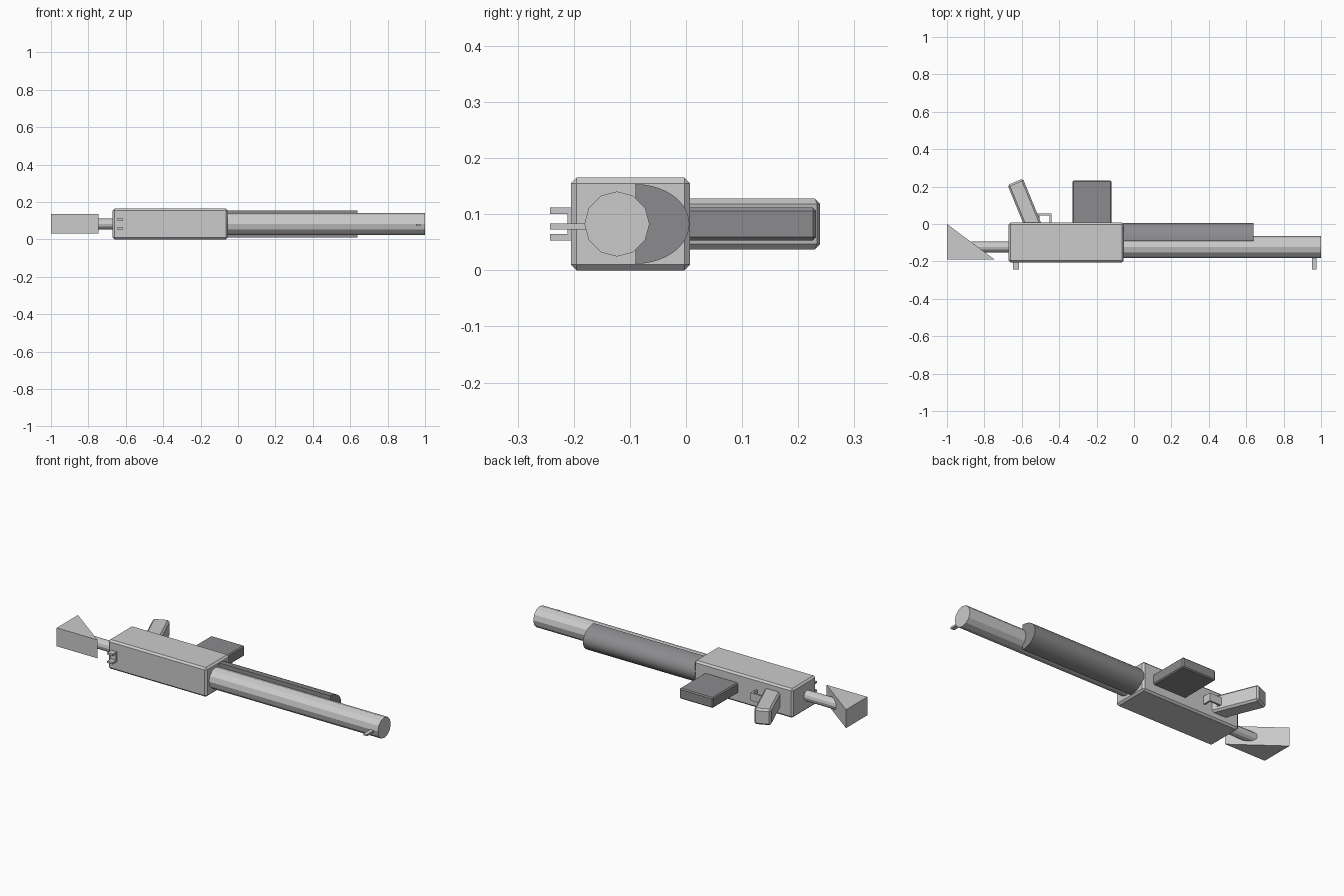
import bpy, bmesh, math

if "Cube" in bpy.data.objects:
    bpy.data.objects.remove(bpy.data.objects["Cube"])

CZ = 0.0825  # centre plane of the model lying on its side

dark = bpy.data.materials.new("dark_grey")
dark.diffuse_color = (0.26, 0.26, 0.27, 1)
dark.use_nodes = True
dark.node_tree.nodes["Principled BSDF"].inputs["Base Color"].default_value = dark.diffuse_color


def finish(bm, name, mat=None, bevel=0):
    if bevel:
        bmesh.ops.bevel(bm, geom=bm.edges[:], offset=bevel, segments=1,
                        affect='EDGES', profile=0.5)
    bmesh.ops.recalc_face_normals(bm, faces=bm.faces[:])
    me = bpy.data.meshes.new(name)
    bm.to_mesh(me)
    bm.free()
    ob = bpy.data.objects.new(name, me)
    bpy.context.collection.objects.link(ob)
    if mat:
        me.materials.append(mat)
    return ob


def extrude(name, pts, vec, mat=None, bevel=0):
    bm = bmesh.new()
    face = bm.faces.new([bm.verts.new(p) for p in pts])
    ext = bmesh.ops.extrude_face_region(bm, geom=[face], use_keep_orig=True)
    moved = [g for g in ext["geom"] if isinstance(g, bmesh.types.BMVert)]
    bmesh.ops.translate(bm, vec=vec, verts=moved)
    return finish(bm, name, mat, bevel)


def plate(name, xy, z0, z1, mat=None, bevel=0):
    return extrude(name, [(x, y, z0) for x, y in xy], (0, 0, z1 - z0), mat, bevel)


def box(name, x0, x1, y0, y1, z0, z1, mat=None, bevel=0):
    return plate(name, [(x0, y0), (x1, y0), (x1, y1), (x0, y1)], z0, z1, mat, bevel)


def rod(name, x0, x1, y, r, n):
    ring = [(x0, y + r * math.cos(2 * math.pi * i / n), CZ + r * math.sin(2 * math.pi * i / n))
            for i in range(n)]
    return extrude(name, ring, (x1 - x0, 0, 0))


# Main body, barrel and stock tube
box("receiver", -0.67, -0.055, -0.205, 0.007, 0.0, 0.165, bevel=0.01)
rod("barrel", -0.06, 1.0, -0.123, 0.058, 12)
rod("stock_tube", -0.87, -0.66, -0.123, 0.029, 12)

# Wedge-shaped shoulder stock
plate("stock", [(-1, 0), (-1, -0.19), (-0.745, -0.19)], 0.033, 0.137)

# Half-round hand guard under the barrel
arc = [(-0.06, -0.09 + 0.096 * math.sin(math.pi * i / 20),
        CZ + 0.071 * math.cos(math.pi * i / 20)) for i in range(21)]
guard = extrude("hand_guard", arc, (0.7, 0, 0), dark)
bpy.context.view_layer.objects.active = guard
guard.select_set(True)
bpy.ops.object.shade_smooth_by_angle(angle=math.radians(30))

# Magazine and slanted grip
box("magazine", -0.33, -0.12, -0.02, 0.232, 0.053, 0.112, dark, 0.006)
plate("grip", [(-0.676, 0.208), (-0.594, 0.243), (-0.49, -0.01), (-0.572, -0.045)],
      0.037, 0.128, bevel=0.01)

# Trigger guard: open frame, with trigger
plate("trigger_guard", [(-0.515, 0.0), (-0.515, 0.055), (-0.441, 0.055), (-0.441, 0.0),
                        (-0.451, 0.0), (-0.451, 0.045), (-0.505, 0.045), (-0.505, 0.0)],
      CZ - 0.022, CZ + 0.022)

# Sights
box("rear_sight_base", -0.648, -0.614, -0.211, -0.2, 0.054, 0.111)
for side in (-1, 1):
    z = CZ + side * 0.0235
    box("rear_sight_post", -0.648, -0.614, -0.242, -0.2, z - 0.0055, z + 0.0055)
box("front_sight", 0.953, 0.976, -0.242, -0.165, 0.073, 0.083)
